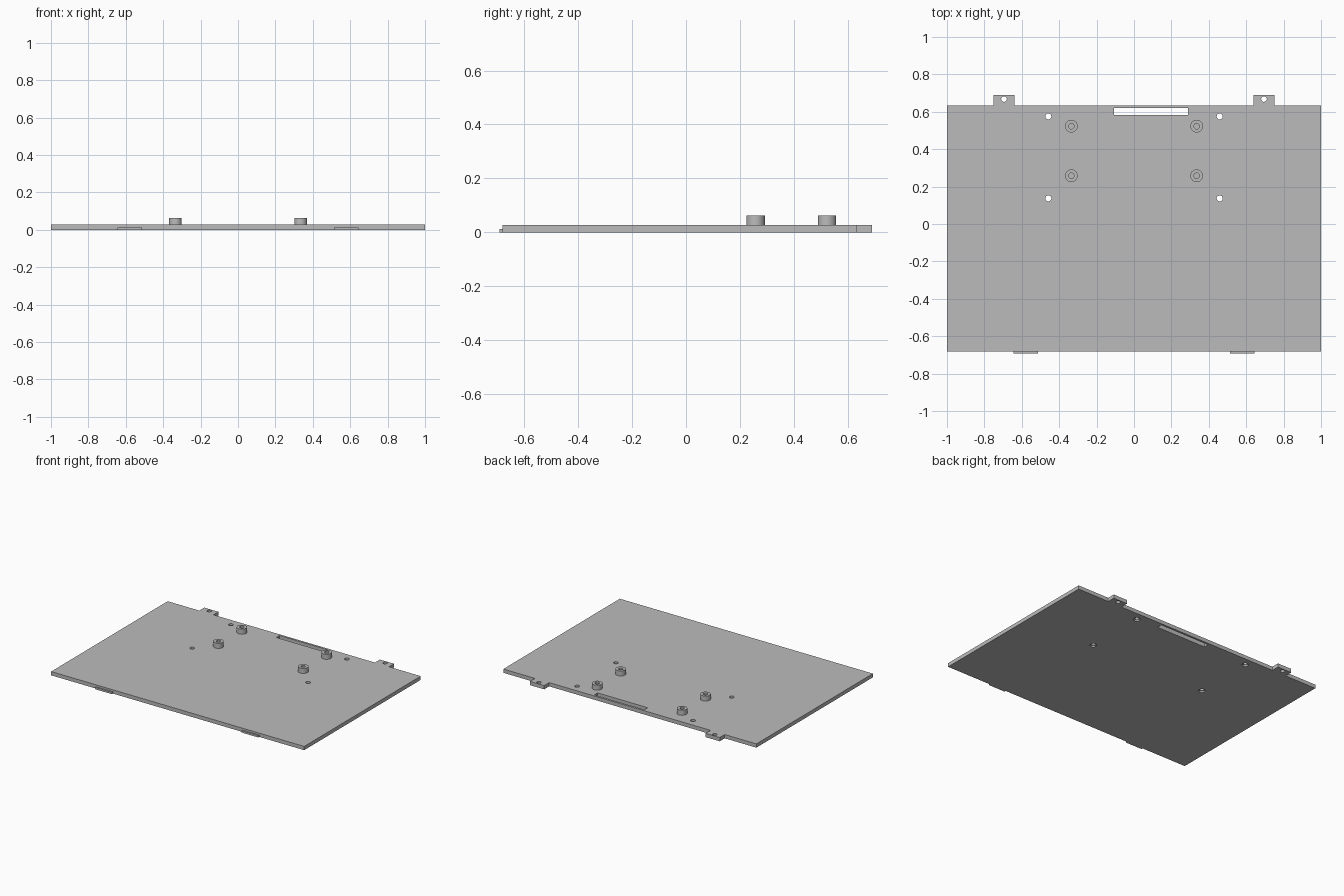
import bpy, bmesh
from math import pi, cos, sin

cube = bpy.data.objects.get("Cube")
if cube:
    bpy.data.objects.remove(cube, do_unlink=True)

THICK = 0.027
BACK, FRONT = 0.634, -0.681
TAB_BACK = 0.69

grey = bpy.data.materials.new("plain grey")
grey.use_nodes = True
colour = (0.5, 0.5, 0.5, 1)
grey.diffuse_color = colour
grey.node_tree.nodes["Principled BSDF"].inputs["Base Color"].default_value = colour


def add_object(name, bm):
    bmesh.ops.recalc_face_normals(bm, faces=bm.faces)
    mesh = bpy.data.meshes.new(name)
    bm.to_mesh(mesh)
    bm.free()
    mesh.materials.append(grey)
    obj = bpy.data.objects.new(name, mesh)
    bpy.context.collection.objects.link(obj)
    return obj


def prism(name, outline, z0, z1):
    """Extrude a flat outline from z0 to z1."""
    bm = bmesh.new()
    face = bm.faces.new([bm.verts.new((x, y, z0)) for x, y in outline])
    top = bmesh.ops.extrude_face_region(bm, geom=[face])["geom"]
    verts = [v for v in top if isinstance(v, bmesh.types.BMVert)]
    bmesh.ops.translate(bm, verts=verts, vec=(0, 0, z1 - z0))
    return add_object(name, bm)


def rect(x0, x1, y0, y1):
    return [(x0, y0), (x1, y0), (x1, y1), (x0, y1)]


def circle(x, y, r, n=32):
    return [(x + r * cos(2 * pi * i / n), y + r * sin(2 * pi * i / n)) for i in range(n)]


def cut(target, cutter):
    """Subtract the cutter for good and remove it."""
    cutter.hide_render = True
    mod = target.modifiers.new("cut", "BOOLEAN")
    mod.operation = "DIFFERENCE"
    mod.solver = "EXACT"
    mod.object = cutter
    bpy.context.view_layer.update()
    graph = bpy.context.evaluated_depsgraph_get()
    mesh = bpy.data.meshes.new_from_object(target.evaluated_get(graph))
    target.modifiers.clear()
    target.data = mesh
    bpy.data.objects.remove(cutter, do_unlink=True)


# Base plate with two screw tabs on its back edge
half = [(1, FRONT), (1, BACK), (0.75, BACK), (0.75, TAB_BACK), (0.638, TAB_BACK), (0.638, BACK)]
outline = half + [(-x, y) for x, y in reversed(half)]
plate = prism("base_plate", outline, 0, THICK)

# Cable slot
cut(plate, prism("slot_cutter", rect(-0.106, 0.29, 0.583, 0.619), -0.1, 0.1))

# Tab screw holes and mounting holes, the latter recessed underneath
for side in (-1, 1):
    cut(plate, prism("tab_hole_cutter", circle(side * 0.695, 0.668, 0.015), -0.1, 0.1))
    for y in (0.137, 0.575):
        x = side * 0.458
        cut(plate, prism("mount_hole_cutter", circle(x, y, 0.016), -0.1, 0.1))
        cut(plate, prism("recess_cutter", circle(x, y, 0.022), -0.1, 0.01))

# Hollow standoffs
for side, side_name in ((-1, "right"), (1, "left")):
    for y, row in ((0.258, "front"), (0.523, "back")):
        x = side * 0.335
        post = prism(f"standoff_{row}_{side_name}", circle(x, y, 0.034), THICK, 0.063)
        cut(post, prism("bore_cutter", circle(x, y, 0.015), 0, 0.1))
        post.data.materials.clear()
        post.data.materials.append(grey)

    # Thin locating lip on the front edge
    x0, x1 = sorted((side * 0.513, side * 0.645))
    prism(f"front_lip_{side_name}", rect(x0, x1, -0.692, FRONT), 0, 0.013)

plate.data.materials.clear()
plate.data.materials.append(grey)

# Smooth the round walls, keep the edges sharp
bpy.ops.object.select_all(action="DESELECT")
for obj in bpy.context.collection.objects:
    if obj.type == "MESH" and (obj == plate or obj.name.startswith("standoff")):
        obj.select_set(True)
        bpy.context.view_layer.objects.active = obj
bpy.ops.object.shade_smooth_by_angle(angle=pi / 6)
